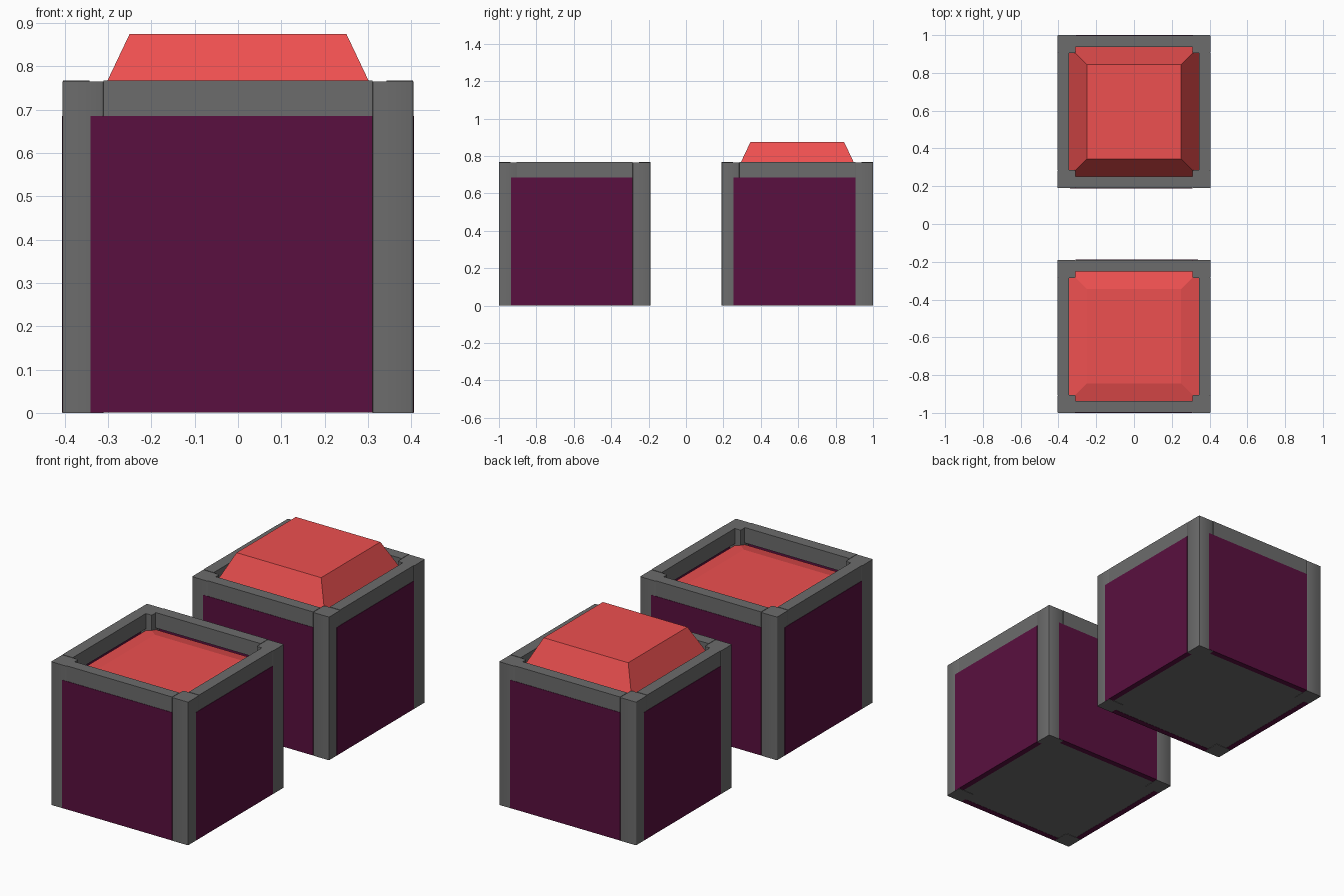
import bpy, bmesh
from math import pi
from mathutils import Matrix, Vector

if "Cube" in bpy.data.objects:
    bpy.data.objects.remove(bpy.data.objects["Cube"])

HALF = 0.405      # half width of a pedestal
H = 0.765         # top of the frame
POST = 0.095      # corner post width
RAIL = 0.062      # frame thickness
PANEL_TOP = 0.685


def material(name, rgb):
    m = bpy.data.materials.new(name)
    m.diffuse_color = (*rgb, 1)
    m.use_nodes = True
    m.node_tree.nodes["Principled BSDF"].inputs["Base Color"].default_value = m.diffuse_color
    return m


RED = material("red", (0.85, 0.08, 0.08))
PURPLE = material("purple", (0.1, 0.005, 0.05))
GREY = material("dark grey", (0.15, 0.15, 0.15))


def block(name, lo, hi, mat, place, taper=1.0, bevel=0.0):
    """Box between two corners, optionally tapered towards its top."""
    lo, hi = Vector(lo), Vector(hi)
    bm = bmesh.new()
    bmesh.ops.create_cube(bm, size=1)
    for v in bm.verts:
        k = taper if v.co.z > 0 else 1.0
        size = hi - lo
        v.co = (lo + hi) / 2 + Vector((v.co.x * size.x * k, v.co.y * size.y * k, v.co.z * size.z))
    if bevel:
        upright = [e for e in bm.edges
                   if abs(e.verts[0].co.z - e.verts[1].co.z) > 0.1]
        bmesh.ops.bevel(bm, geom=upright, offset=bevel, segments=2,
                        profile=0.5, affect='EDGES')
    bm.transform(place)
    me = bpy.data.meshes.new(name)
    bm.to_mesh(me)
    bm.free()
    me.materials.append(mat)
    ob = bpy.data.objects.new(name, me)
    bpy.context.collection.objects.link(ob)
    if bevel:
        bpy.context.view_layer.objects.active = ob
        ob.select_set(True)
        bpy.ops.object.shade_smooth_by_angle(angle=pi / 4)
        ob.select_set(False)


def pedestal(label, y, button_top):
    centre = Matrix.Translation((0, y, 0))
    # each side repeats as a pinwheel around the centre
    for i in range(4):
        side = centre @ Matrix.Rotation(i * pi / 2, 4, 'Z')
        block(f"{label}_post_{i}", (HALF - POST, -HALF, 0), (HALF, -HALF + POST, H),
              GREY, side, bevel=0.005)
        block(f"{label}_top_rail_{i}", (-HALF + POST, -HALF + 0.001, PANEL_TOP),
              (HALF - POST, -HALF + RAIL, H + 0.002), GREY, side)
        block(f"{label}_panel_{i}", (-HALF + 0.065, -HALF - 0.001, 0.001),
              (HALF - POST, -HALF + 0.03, PANEL_TOP), PURPLE, side)
    # underside and button
    e = HALF - 0.03
    block(f"{label}_base", (-e, -e, 0.002), (e, e, 0.02), GREY, centre)
    b = 0.345
    block(f"{label}_button", (-b, -b, 0.675), (b, b, button_top), RED, centre, taper=0.25 / b)


pedestal("pressed", -0.595, 0.70)
pedestal("raised", 0.595, 0.875)
